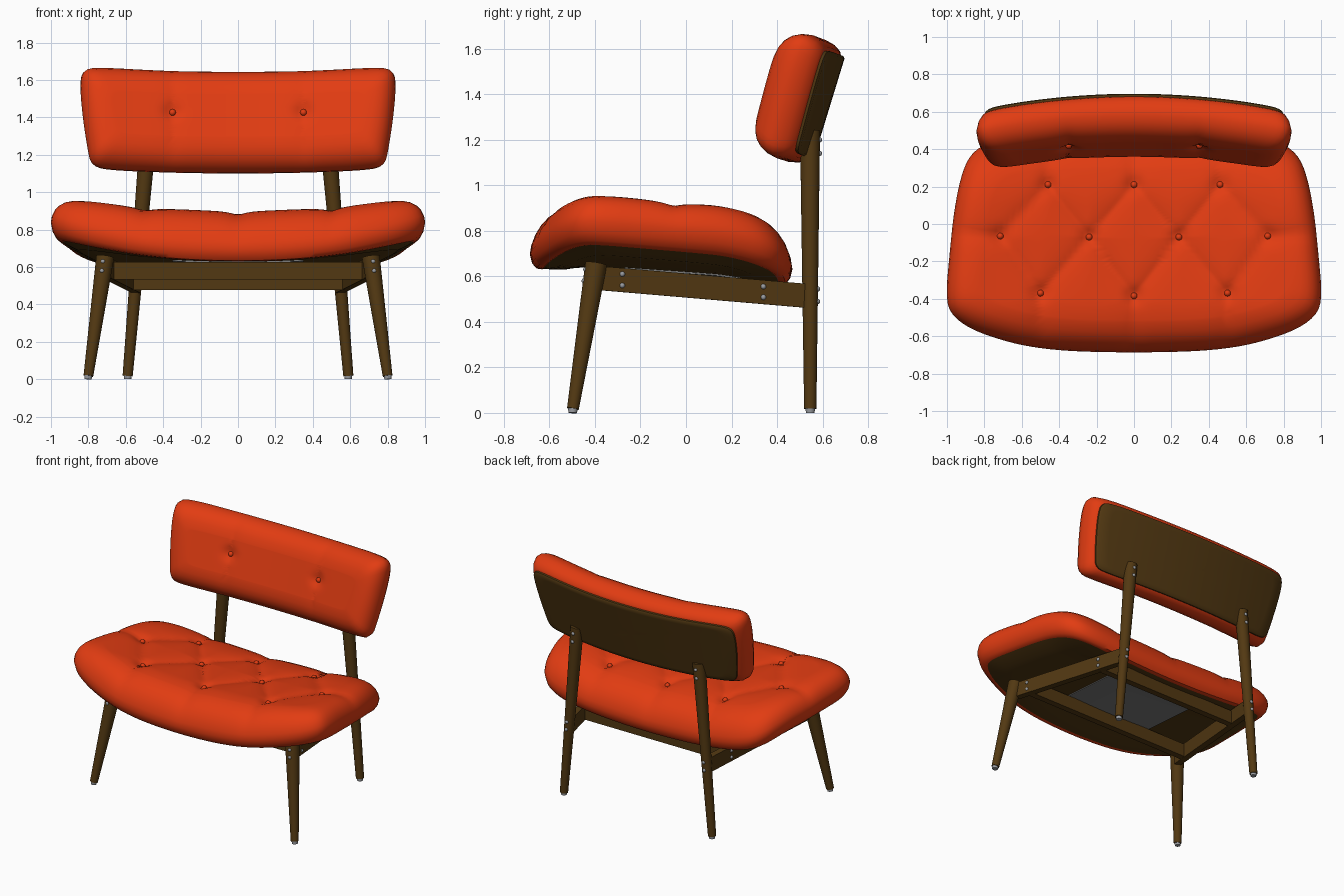
import bpy, bmesh, math
from mathutils import Vector, Matrix

if "Cube" in bpy.data.objects:
    bpy.data.objects.remove(bpy.data.objects["Cube"])


def material(name, rgb):
    m = bpy.data.materials.new(name)
    m.diffuse_color = (*rgb, 1)
    m.use_nodes = True
    m.node_tree.nodes["Principled BSDF"].inputs["Base Color"].default_value = m.diffuse_color
    return m


RED = material("red upholstery", (0.76, 0.045, 0.006))
WOOD = material("dark wood", (0.085, 0.04, 0.006))
METAL = material("grey metal", (0.32, 0.33, 0.35))
PANEL = material("grey panel", (0.2, 0.2, 0.2))


def finish(bm, name, mat, angle=40):
    bmesh.ops.recalc_face_normals(bm, faces=bm.faces)
    me = bpy.data.meshes.new(name)
    bm.to_mesh(me)
    bm.free()
    me.materials.append(mat)
    ob = bpy.data.objects.new(name, me)
    bpy.context.collection.objects.link(ob)
    bpy.ops.object.select_all(action='DESELECT')
    ob.select_set(True)
    bpy.context.view_layer.objects.active = ob
    bpy.ops.object.shade_smooth_by_angle(angle=math.radians(angle))
    return ob


def outline(half, n=168, rounds=3):
    """Mirror a half outline, round it by corner cutting, resample evenly."""
    pts = [Vector(p) for p in half]
    pts += [Vector((-x, y)) for x, y in reversed(half) if x > 0]
    for _ in range(rounds):
        pts = [p.lerp(q, t) for p, q in zip(pts, pts[1:] + pts[:1]) for t in (0.25, 0.75)]
    pts.append(pts[0])
    total = sum((q - p).length for p, q in zip(pts, pts[1:]))
    out, run, i = [], 0.0, 0
    for k in range(n):
        goal = total * k / n
        while run + (pts[i + 1] - pts[i]).length < goal:
            run += (pts[i + 1] - pts[i]).length
            i += 1
        seg = pts[i + 1] - pts[i]
        out.append(pts[i] + seg * ((goal - run) / max(seg.length, 1e-9)))
    return out


def pad(name, mat, pts, profile, low, high, place, tuft=False, rings=32):
    """Rounded slab: rim rings follow profile (inset, height fraction), caps shrink to the middle."""
    cy = (max(p.y for p in pts) + min(p.y for p in pts)) / 2
    A = max(p.x for p in pts)
    B = max(p.y for p in pts) - cy
    (d0, f0), (d1, f1) = profile[0], profile[-1]
    steps = [(d0, f0, i / 10) for i in range(1, 10)]
    steps += [(d, f, 1) for d, f in profile]
    steps += [(d1, f1, 1 - i / rings) for i in range(1, rings)]
    bm = bmesh.new()

    def vert(x, y, f):
        return bm.verts.new(place(x, y, low + (high - low) * f, f * f if tuft else 0))

    loops = [[vert(p.x * (1 - d / A) * s, cy + (p.y - cy) * (1 - d / B) * s, f) for p in pts]
             for d, f, s in steps]
    n = len(pts)
    for r, q in zip(loops, loops[1:]):
        for i in range(n):
            bm.faces.new((r[i], r[(i + 1) % n], q[(i + 1) % n], q[i]))
    for loop, f in ((loops[0], f0), (loops[-1], f1)):
        c = vert(0, cy, f)
        for i in range(n):
            bm.faces.new((loop[i], loop[(i + 1) % n], c))
    return finish(bm, name, mat)


def crease(x, y, buttons, lines, depth):
    p = Vector((x, y))
    near = 9
    for a, b in lines:
        ab = b - a
        t = min(1, max(0, (p - a).dot(ab) / ab.length_squared))
        near = min(near, (p - a - ab * t).length)
    spot = min((p - b).length for b in buttons)
    return depth * math.exp(-near / 0.06) + 0.02 * math.exp(-(spot / 0.045) ** 2)


def ball(name, mat, pos, r):
    bm = bmesh.new()
    bmesh.ops.create_uvsphere(bm, u_segments=12, v_segments=8, radius=r,
                              matrix=Matrix.Translation(pos))
    finish(bm, name, mat)


def rod(name, mat, a, b, r1, r2):
    a, b = Vector(a), Vector(b)
    m = Matrix.Translation((a + b) / 2) @ (b - a).to_track_quat('Z', 'Y').to_matrix().to_4x4()
    bm = bmesh.new()
    bmesh.ops.create_cone(bm, cap_ends=True, segments=24, radius1=r1, radius2=r2,
                          depth=(b - a).length, matrix=m)
    finish(bm, name, mat)


def beam(name, a, b, thick, tall):
    a, b = Vector(a), Vector(b)
    m = Matrix.Translation((a + b) / 2) @ (b - a).to_track_quat('Y', 'Z').to_matrix().to_4x4()
    bm = bmesh.new()
    bmesh.ops.create_cube(bm, size=1, matrix=m @ Matrix.Diagonal((thick, (b - a).length, tall, 1)))
    finish(bm, name, WOOD)


RIM = [(0.055, 0), (0.03, 0.06), (0.01, 0.2), (0, 0.4), (0.006, 0.55), (0.022, 0.7),
       (0.045, 0.82), (0.075, 0.91), (0.11, 0.965), (0.16, 1)]

# Seat: dished slab, tufted in diamonds
seat_buttons = [Vector(p) for p in ((-.46, .21), (0, .21), (.46, .21), (-.715, -.065), (-.24, -.07),
                                    (.24, -.07), (.715, -.065), (-.5, -.37), (0, -.385), (.5, -.37))]
seat_lines = [(a, b) for i, a in enumerate(seat_buttons) for b in seat_buttons[:i]
              if (a - b).length < 0.43]
for b in seat_buttons:
    if abs(b.x) > 0.6:
        seat_lines.append((b, Vector((b.x * 1.6, -0.03))))
    elif b.y > 0:
        seat_lines.append((b, Vector((b.x, 0.6))))
    elif b.y < -0.2:
        seat_lines.append((b, Vector((b.x, -0.8))))


def seat_at(x, y, c, k):
    z = 0.64 - 0.07 * y + 0.08 * x * x - 0.5 * max(0, y - 0.1) ** 2 - max(0, -y - 0.4) ** 2
    if k:
        c -= k * crease(x, y, seat_buttons, seat_lines, 0.022)
    return Vector((x, y, z + c))


seat_shape = outline([(0, -0.69), (0.5, -0.675), (0.82, -0.59), (0.97, -0.5), (1.008, -0.4),
                      (0.985, -0.15), (0.965, 0.05), (0.93, 0.24), (0.88, 0.37), (0.78, 0.44),
                      (0.55, 0.465), (0, 0.468)])
pad("seat_cushion", RED, seat_shape, RIM, 0, 0.232, seat_at, True)
pad("seat_shell", WOOD, seat_shape, [(0.15, 0), (0.05, 0.8), (0.06, 1)], -0.03, 0.012, seat_at)
panel_shape = outline([(0, -0.27), (0.35, -0.27), (0.35, 0.26), (0, 0.26)], rounds=0)
pad("underside_panel", PANEL, panel_shape, [(0, 0), (0, 1)], -0.037, -0.029, seat_at)
for b in seat_buttons:
    ball("seat_button", RED, seat_at(b.x, b.y, 0.236, 1), 0.018)

# Backrest: leaning slab, bent round the sitter
back_buttons = [Vector((s * 0.35, 0.02)) for s in (-1, 1)]
back_lines = [(Vector((b.x, -0.4)), Vector((b.x, 0.4))) for b in back_buttons]
TILT = math.radians(17)


def back_at(x, v, c, k):
    if k:
        c -= k * crease(x, v, back_buttons, back_lines, 0.012)
    c += 0.13 * x * x
    return Vector((x, 0.617 + v * math.sin(TILT) - c * math.cos(TILT),
                   1.345 + v * math.cos(TILT) + c * math.sin(TILT)))


back_shape = outline([(0, -0.28), (0.4, -0.28), (0.7, -0.28), (0.785, -0.265), (0.805, -0.17),
                      (0.83, 0), (0.845, 0.17), (0.835, 0.265), (0.75, 0.285), (0.4, 0.28),
                      (0, 0.28)])
pad("back_cushion", RED, back_shape, RIM, 0, 0.225, back_at, True)
pad("back_board", WOOD, back_shape, [(0.055, 0), (0.045, 0.3), (0.045, 1)], -0.014, 0.012, back_at)
for b in back_buttons:
    ball("back_button", RED, back_at(b.x, b.y, 0.228, 1), 0.018)

# Legs, side rails, feet and screws, mirrored left and right
for s, side in ((1, "right"), (-1, "left")):
    rod(f"front_leg_{side}", WOOD, (s * .8, -.497, .018), (s * .71, -.395, .655), .026, .048)
    rod(f"back_leg_{side}", WOOD, (s * .59, .546, .018), (s * .485, .545, 1.24), .027, .044)
    rod(f"front_foot_{side}", METAL, (s * .802, -.498, 0), (s * .8, -.497, .02), .019, .021)
    rod(f"back_foot_{side}", METAL, (s * .59, .546, 0), (s * .59, .546, .02), .019, .021)
    beam(f"side_rail_{side}", (s * .70, -.38, .592), (s * .543, .545, .513), .045, .105)
    for p in ((.727, -.447, .58), (.722, -.44, .63), (.703, -.28, .56), (.703, -.28, .61),
              (.6, .34, .508), (.6, .34, .555), (.55, .578, .49), (.545, .578, .545),
              (.494, .586, 1.14), (.488, .586, 1.2)):
        ball(f"screw_{side}", METAL, (s * p[0], p[1], p[2]), .012)

# Cross rails
beam("front_cross_rail", (-.675, -.28, .58), (.675, -.28, .58), .045, .095)
beam("rear_cross_rail", (-.57, .34, .525), (.57, .34, .525), .045, .095)
